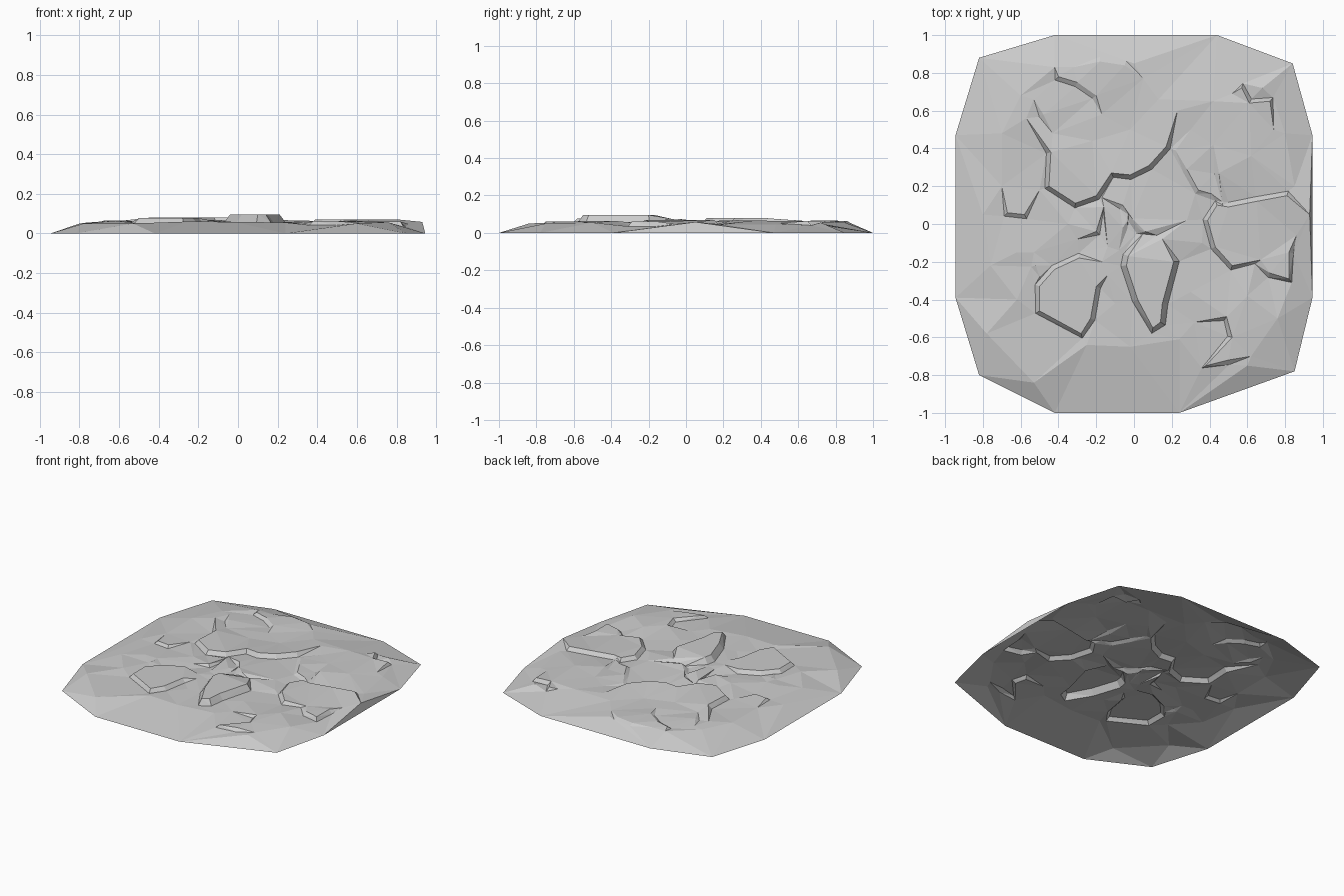
import bpy, random
from mathutils import Vector
from mathutils.geometry import delaunay_2d_cdt

random.seed(4)
pts, heights, edges = [], [], []


def add(x, y, z):
    pts.append(Vector((x, y)))
    heights.append(z)
    return len(pts) - 1


def chain(ids, closed=False):
    edges.extend(zip(ids, ids[1:]))
    if closed:
        edges.append((ids[-1], ids[0]))


def ledge(path, top, low, width=0.025):
    """Broken rock step: high edge along the path, low edge to its right, merging at both ends."""
    vs = [Vector(p) for p in path]
    mid = (top + low) / 2
    high, foot = [], []
    for i, p in enumerate(vs):
        if i in (0, len(vs) - 1):
            e = add(p.x, p.y, mid)
            high.append(e)
            foot.append(e)
            continue
        d = (vs[i + 1] - p).normalized() + (p - vs[i - 1]).normalized()
        d.normalize()
        q = p + Vector((d.y, -d.x)) * width
        high.append(add(p.x, p.y, top))
        foot.append(add(q.x, q.y, low))
    chain(high)
    chain(foot)


# Outer rim on the ground
rim = [(0.44, 1), (-0.42, 1), (-0.82, .88), (-.945, .47), (-.945, -.39), (-.82, -.8),
       (-.42, -1), (.24, -1), (.85, -.78), (.945, -.39), (.945, .47), (.84, .85)]
chain([add(x, y, 0) for x, y in rim], True)

# Shoulder points where the slope meets the uneven top
for x, y, z in [(-.53, -.84, .05), (-.25, -.64, .06), (.24, -.61, .055), (.6, -.75, .05),
                (.76, -.5, .055), (.85, -.1, .045), (.85, .2, .045), (.8, .48, .045),
                (.68, .72, .055), (.42, .65, .062), (.13, .66, .062), (0, .85, .055),
                (-.6, .68, .06), (-.7, .48, .06), (-.8, .05, .05), (-.76, -.22, .055),
                (-.78, -.58, .05), (-.62, -.4, .064), (-.62, -.15, .062)]:
    add(x, y, z)

# Raised slabs and broken ledges
ledge([(-.57, .56), (-.44, .38), (-.45, .2), (-.31, .11), (-.2, .15), (-.12, .27),
       (-.02, .26), (.08, .31), (.17, .41), (.23, .6)], .08, .052)
ledge([(-.53, .66), (-.48, .58), (-.43, .48)], .068, .055)
ledge([(.22, .39), (.28, .29), (.34, .18), (.41, .16)], .066, .052)
ledge([(-.7, .2), (-.67, .06), (-.58, .05), (-.5, .18)], .066, .05)
ledge([(-.42, .83), (-.4, .78), (-.3, .75), (-.2, .68), (-.17, .58)], .066, .05)
ledge([(.05, .77), (-.05, .84), (-.18, .86), (-.32, .83)], .064, .05)
ledge([(.93, .05), (.81, .15), (.65, .12), (.5, .09), (.44, .1), (.39, .02), (.43, -.12),
       (.52, -.22), (.67, -.19)], .07, .046)
ledge([(.64, -.21), (.72, -.26), (.82, -.29), (.82, -.15), (.86, -.06)], .06, .035)
ledge([(-.17, -.2), (-.29, -.18), (-.42, -.24), (-.5, -.33), (-.5, -.46), (-.28, -.58),
       (-.23, -.5), (-.2, -.33), (-.14, -.27)], .078, .053)
ledge([(.06, -.04), (-.03, -.17), (-.04, -.22), (.02, -.4), (.1, -.55), (.14, -.52),
       (.15, -.42), (.21, -.2), (.15, -.08)], .096, .055, .03)
ledge([(-.3, -.08), (-.2, -.04), (-.16, .09), (-.14, -.12)], .068, .05)
ledge([(-.17, .14), (-.06, .1), (-.01, .03), (.03, -.03), (.12, -.06)], .066, .05)
ledge([(-.08, -.14), (-.06, -.02), (-.03, .05)], .066, .05)
ledge([(.32, -.52), (.49, -.49), (.52, -.6), (.38, -.75), (.5, -.72), (.62, -.7)], .062, .042)
ledge([(.74, .5), (.72, .65), (.61, .64), (.57, .72), (.52, .69)], .064, .04)
ledge([(.42, .42), (.45, .27), (.47, .1)], .068, .054)
ledge([(-.53, -.15), (-.52, -.22), (-.5, -.28)], .066, .055)

# Loose facets filling the open stretches
for x, y in [(.3, -.36), (.36, -.1), (.28, .02), (.3, .5), (-.02, .5), (-.22, .44),
             (.62, .36), (.6, -.38), (-.35, .0), (-.02, -.65), (-.1, -.42)]:
    add(x, y, random.uniform(.056, .066))

# Triangulate everything into one open faceted shell
co, _, faces, orig, _, _ = delaunay_2d_cdt(pts, edges, [], 0, 1e-4)
verts = []
for c, src in zip(co, orig):
    z = sum(heights[i] for i in src) / len(src) if src else .057
    verts.append((c.x, c.y, z))
mesh = bpy.data.meshes.new("rocky_ground")
mesh.from_pydata(verts, [], [list(f) for f in faces])
mesh.update()
bpy.context.collection.objects.link(bpy.data.objects.new("rocky_ground", mesh))
